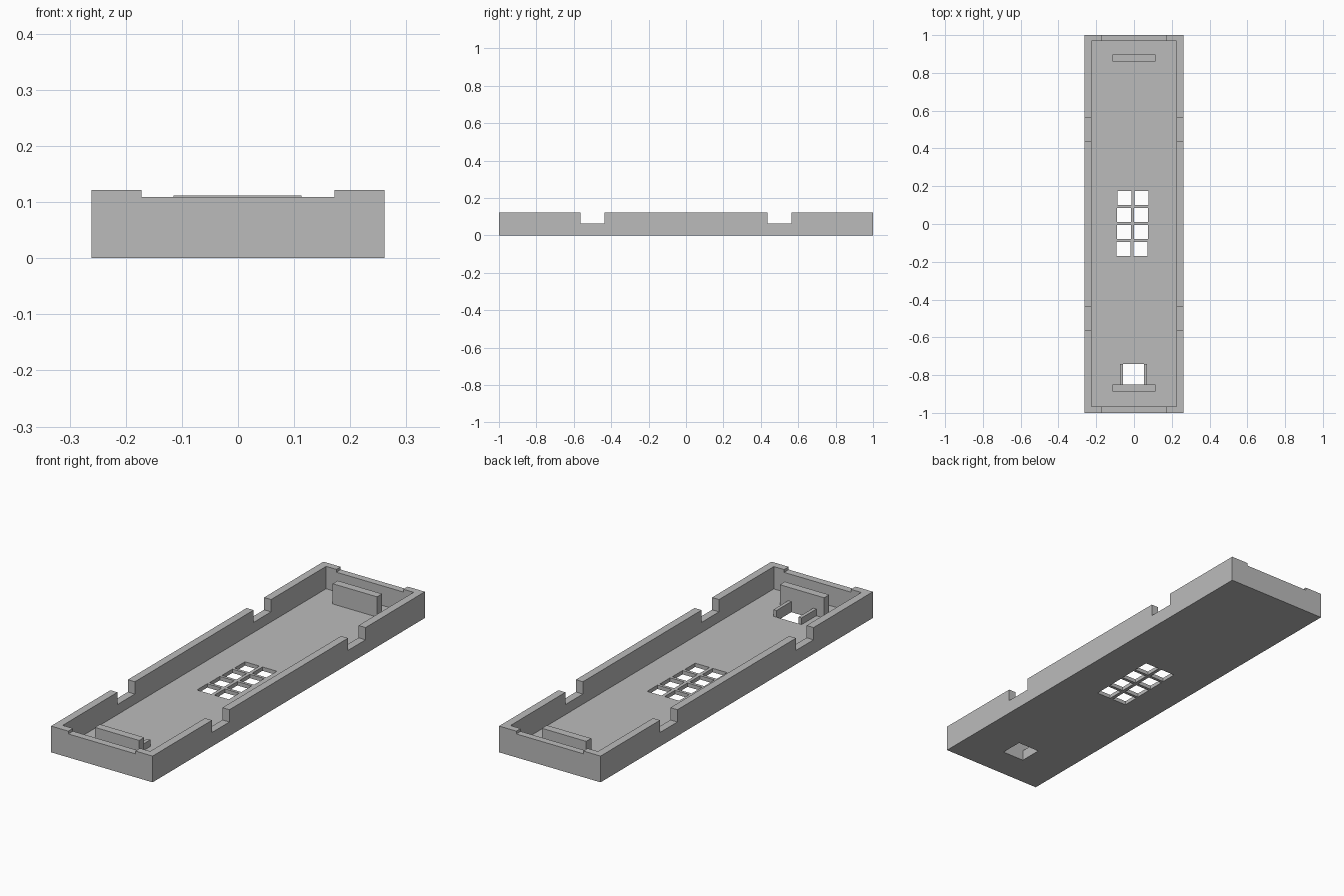
import bpy
import bmesh

default = bpy.data.objects.get("Cube")
if default:
    bpy.data.objects.remove(default, do_unlink=True)

grey = bpy.data.materials.new("plain grey")
grey.use_nodes = True
colour = (0.5, 0.5, 0.5, 1)
grey.diffuse_color = colour
next(n for n in grey.node_tree.nodes
     if n.type == 'BSDF_PRINCIPLED').inputs["Base Color"].default_value = colour


def boxes(name, extents):
    """One object from boxes given as (x0, x1, y0, y1, z0, z1)."""
    bm = bmesh.new()
    for x0, x1, y0, y1, z0, z1 in extents:
        for v in bmesh.ops.create_cube(bm, size=1)["verts"]:
            v.co = (x1 if v.co.x > 0 else x0,
                    y1 if v.co.y > 0 else y0,
                    z1 if v.co.z > 0 else z0)
    mesh = bpy.data.meshes.new(name)
    bm.to_mesh(mesh)
    bm.free()
    mesh.materials.append(grey)
    obj = bpy.data.objects.new(name, mesh)
    bpy.context.scene.collection.objects.link(obj)
    return obj


def cut(target, cutter):
    """Subtract the cutter, keep the result and remove the helper."""
    mod = target.modifiers.new("cut", 'BOOLEAN')
    mod.operation = 'DIFFERENCE'
    mod.solver = 'EXACT'
    mod.object = cutter
    cutter.hide_render = True
    bpy.context.view_layer.update()
    graph = bpy.context.evaluated_depsgraph_get()
    mesh = bpy.data.meshes.new_from_object(target.evaluated_get(graph))
    target.modifiers.clear()
    target.data = mesh
    bpy.data.objects.remove(cutter, do_unlink=True)


W, H, FLOOR = 0.261, 0.122, 0.018

# Tray body with its cavity
tray = boxes("tray", [(-W, W, -1, 1, 0, H)])
cut(tray, boxes("cavity", [(-0.225, 0.225, -0.966, 0.968, FLOOR, 1)]))

openings = []
# Notches in the side walls and shallow recesses in the end walls
for s in (-1, 1):
    openings.append((-1, 1, s * 0.5 - 0.064, s * 0.5 + 0.064, 0.065, 1))
    openings.append((-0.172, 0.172, s - 0.06, s + 0.06, 0.109, 1))
# Window grid in the floor
for row in range(4):
    for col in range(2):
        x = -0.092 + col * 0.09 + row * 0.0015
        y = -0.17 + row * 0.09
        openings.append((x, x + 0.074, y, y + 0.076, -0.1, 0.04))
# Connector opening in the floor
openings.append((-0.059, 0.054, -0.85, -0.742, -0.1, 0.04))
cut(tray, boxes("openings", openings))

# Upright plates near both ends
boxes("front_plate", [(-0.115, 0.113, -0.887, -0.85, FLOOR, 0.112)])
boxes("back_plate", [(-0.115, 0.113, 0.86, 0.897, FLOOR, 0.112)])

# Low rails on both sides of the connector opening
boxes("right_rail", [(-0.075, -0.059, -0.85, -0.742, FLOOR, 0.049)])
boxes("left_rail", [(0.054, 0.07, -0.85, -0.742, FLOOR, 0.049)])
